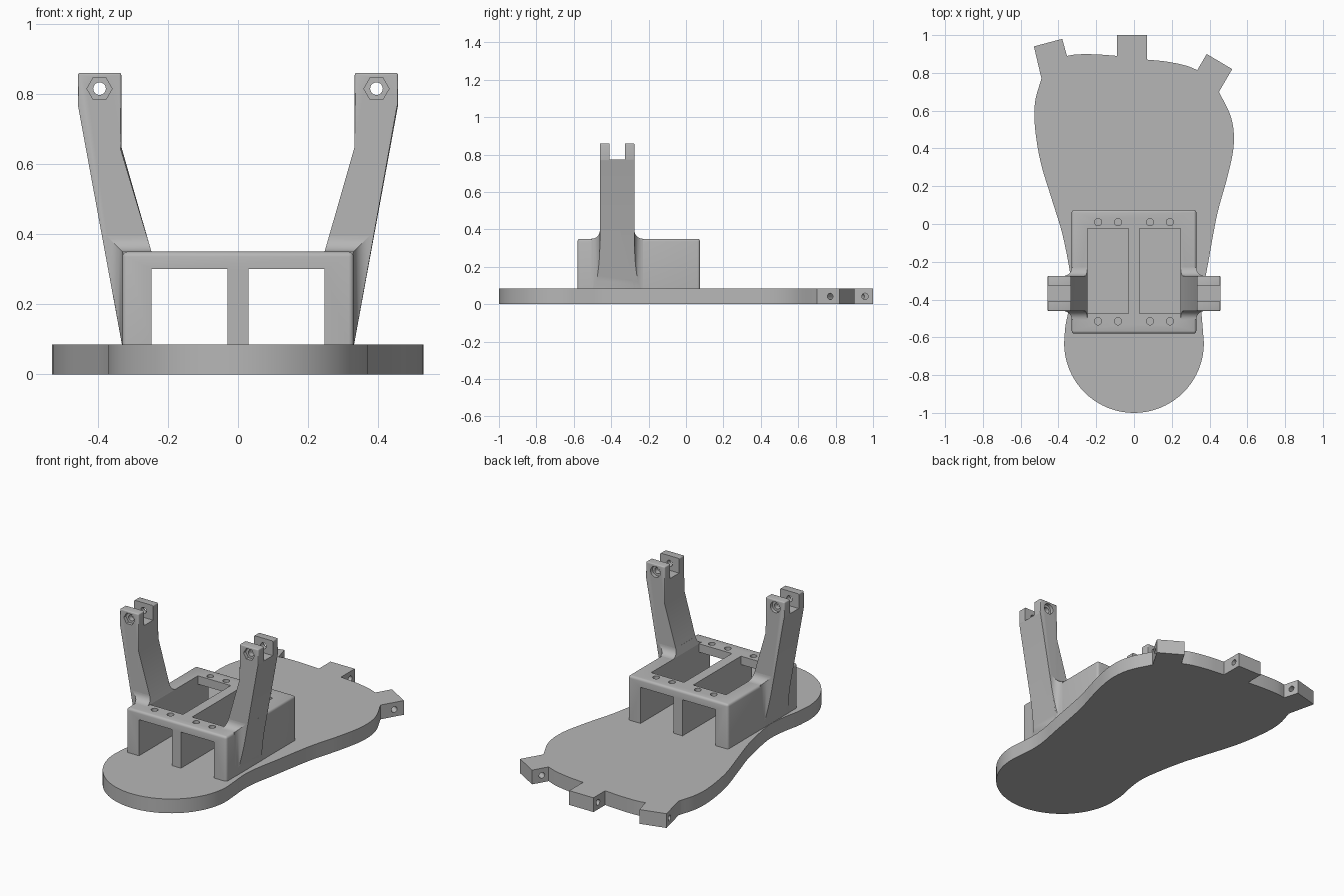
import bpy, bmesh, math
from mathutils import Vector, Matrix

cube = bpy.data.objects.get("Cube")
if cube:
    bpy.data.objects.remove(cube, do_unlink=True)

grey = bpy.data.materials.new("plain_grey")
grey.use_nodes = True
grey.diffuse_color = (0.47, 0.47, 0.47, 1)
grey.node_tree.nodes["Principled BSDF"].inputs["Base Color"].default_value = grey.diffuse_color


def to_object(name, bm):
    bmesh.ops.recalc_face_normals(bm, faces=bm.faces)
    me = bpy.data.meshes.new(name)
    bm.to_mesh(me)
    bm.free()
    me.materials.append(grey)
    ob = bpy.data.objects.new(name, me)
    bpy.context.collection.objects.link(ob)
    return ob


def prism(name, pts, axis, lo, hi, round_rule=None, radius=0.01):
    """Extrude a flat outline along an axis, rounding the edges picked by a rule."""
    place = {"x": lambda a, b, c: (c, a, b),
             "y": lambda a, b, c: (a, c, b),
             "z": lambda a, b, c: (a, b, c)}[axis]
    bm = bmesh.new()
    face = bm.faces.new([bm.verts.new(place(a, b, lo)) for a, b in pts])
    out = bmesh.ops.extrude_face_region(bm, geom=[face])
    verts = [g for g in out["geom"] if isinstance(g, bmesh.types.BMVert)]
    bmesh.ops.translate(bm, verts=verts, vec=Vector(place(0, 0, hi - lo)))
    bmesh.ops.recalc_face_normals(bm, faces=bm.faces)
    if round_rule:
        edges = [e for e in bm.edges if round_rule(e)]
        bmesh.ops.bevel(bm, geom=edges, offset=radius, segments=3,
                        profile=0.5, affect="EDGES")
    return to_object(name, bm)


def box(name, x, y, z, rule=None, radius=0.01):
    pts = [(x[0], y[0]), (x[1], y[0]), (x[1], y[1]), (x[0], y[1])]
    return prism(name, pts, "z", z[0], z[1], rule, radius)


def rod(center, direction, radius, length, sides=24):
    bm = bmesh.new()
    turn = Vector(direction).to_track_quat("Z", "Y").to_matrix().to_4x4()
    bmesh.ops.create_cone(bm, cap_ends=True, segments=sides, radius1=radius,
                          radius2=radius, depth=length,
                          matrix=Matrix.Translation(center) @ turn)
    return to_object("cutter", bm)


def combine(ob, tools, operation):
    """Apply boolean tools to an object, then discard them."""
    for tool in tools:
        tool.hide_render = True
        mod = ob.modifiers.new("cut", "BOOLEAN")
        mod.operation, mod.object, mod.solver = operation, tool, "EXACT"
    graph = bpy.context.evaluated_depsgraph_get()
    graph.update()
    mesh = bpy.data.meshes.new_from_object(ob.evaluated_get(graph))
    ob.modifiers.clear()
    ob.data = mesh
    for tool in tools:
        bpy.data.objects.remove(tool, do_unlink=True)
    return ob


def spline(pts, steps=6):
    """Smooth curve through the points."""
    p = [Vector(q) for q in pts]
    p = [2 * p[0] - p[1]] + p + [2 * p[-1] - p[-2]]
    out = []
    for a, b, c, d in zip(p, p[1:], p[2:], p[3:]):
        for i in range(steps):
            t = i / steps
            out.append(tuple(0.5 * (2 * b + (c - a) * t + (2 * a - 5 * b + 4 * c - d) * t * t
                                    + (3 * b - a - 3 * c + d) * t ** 3)))
    return out + [tuple(p[-2])]


# Sole plate: round heel, curved sides and three hinge tabs at the toe
FLOOR = 0.085
heel = [(0.37 * math.cos(a), -0.63 + 0.37 * math.sin(a))
        for a in (math.pi + math.pi * i / 40 for i in range(40))]
right_side = spline([(0.37, -0.63), (0.363, -0.54), (0.357, -0.45), (0.365, -0.35), (0.39, -0.22),
                     (0.44, 0.05), (0.495, 0.25), (0.528, 0.42), (0.515, 0.56), (0.45, 0.7)])
toe_a = spline([(0.335, 0.815), (0.27, 0.84), (0.17, 0.86), (0.07, 0.87)])
toe_b = spline([(-0.09, 0.89), (-0.2, 0.898), (-0.3, 0.898), (-0.355, 0.89)])
left_side = spline([(-0.49, 0.77), (-0.523, 0.65), (-0.525, 0.52), (-0.495, 0.33), (-0.435, 0.13),
                    (-0.38, -0.05), (-0.34, -0.25), (-0.333, -0.35), (-0.345, -0.45),
                    (-0.363, -0.54), (-0.37, -0.63)])
outline = (heel + right_side + [(0.52, 0.82), (0.385, 0.9)] + toe_a + [(0.07, 1), (-0.09, 1)]
           + toe_b + [(-0.38, 0.98), (-0.53, 0.94)] + left_side[:-1])
sole = prism("sole_plate", outline, "z", 0, FLOOR)
combine(sole, [rod((0.427, 0.808, 0.042), (0.86, -0.5, 0), 0.017, 0.3),
               rod((-0.01, 0.957, 0.042), (1, 0, 0), 0.017, 0.3),
               rod((-0.444, 0.918, 0.042), (0.97, 0.25, 0), 0.017, 0.3)], "DIFFERENCE")

# Mounting frame: two open bays with screw holes on the end beams
TOP, WALL = 0.35, 0.33
frame = box("mount_frame", (-WALL, WALL), (-0.58, 0.075), (FLOOR, TOP),
            lambda e: max(v.co.z for v in e.verts) > 0.3, 0.014)
cuts = []
for s in (-1, 1):
    bay = sorted((s * 0.03, s * 0.247))
    cuts.append(box("cutter", bay, (-0.7, 0.2), (0.05, 0.3)))
    cuts.append(box("cutter", bay, (-0.475, -0.025), (0.06, 0.4)))
    for x in (0.085, 0.19):
        for y in (-0.515, 0.01):
            cuts.append(rod((s * x, y, 0.33), (0, 0, 1), 0.019, 0.1))
combine(frame, cuts, "DIFFERENCE")

# Upright arms: forked tops with bolt holes, nut recesses and flared roots
MID, HALF, FLARE = -0.368, 0.0925, 0.045
arc = [(FLARE * (1 - math.cos(t)), HALF + FLARE * (1 - math.sin(t)))
       for t in (math.pi / 2 * i / 8 for i in range(9))]
flare = [(-0.1, HALF + FLARE)] + arc + [(0.06, HALF)]
flare += [(d, -w) for d, w in reversed(flare)]
parts = [sole, frame]
for s, side in ((1, "left"), (-1, "right")):
    def mirrored(pts):
        return [(s * x, z) for x, z in pts]

    profile = [(0.333, 0.86), (0.457, 0.86), (0.457, 0.77), (0.331, FLOOR),
               (0.3, FLOOR), (0.3, 0.345), (0.247, TOP), (0.333, 0.65)]
    arm = prism(side + "_arm", mirrored(profile), "y", MID - HALF, MID + HALF,
                lambda e: min(v.co.z for v in e.verts) > 0.6, 0.006)
    cuts = [box("cutter", sorted((s * 0.2, s * 0.6)), (-0.41, -0.325), (0.773, 1)),
            rod((s * 0.395, MID, 0.815), (0, 1, 0), 0.018, 0.4)]
    nut = prism("cutter", [(s * 0.395 + 0.036 * math.cos(k * math.pi / 3),
                            0.815 + 0.036 * math.sin(k * math.pi / 3)) for k in range(6)],
                "y", MID - HALF - 0.05, MID - HALF + 0.02)
    head = rod((s * 0.395, MID + HALF, 0.815), (0, 1, 0), 0.032, 0.04)
    combine(arm, cuts + [nut, head], "DIFFERENCE")

    # Fillets where the arm meets the frame top and outer wall, mitred at the corner
    top_zone = [(0.247, TOP), (WALL, TOP), (WALL + FLARE, TOP + FLARE), (0.26, TOP + FLARE)]
    top_fillet = prism(side + "_top_fillet", mirrored(top_zone), "y", -0.6, -0.1)
    combine(top_fillet, [prism("cutter", [(MID + w, TOP + d) for d, w in flare],
                               "x", -0.6, 0.6)], "INTERSECT")
    wall_zone = [(0.32, FLOOR), (0.331, FLOOR), (0.387, TOP + FLARE),
                 (WALL + FLARE, TOP + FLARE), (WALL, TOP), (0.32, TOP - 0.01)]
    wall_fillet = prism(side + "_wall_fillet", mirrored(wall_zone), "y", -0.6, -0.1)
    combine(wall_fillet, [prism("cutter", [(s * (WALL + d), MID + w) for d, w in flare],
                                "z", 0, 0.6)], "INTERSECT")
    parts += [arm, top_fillet, wall_fillet]

# Smooth the curved walls and keep the edges crisp
bpy.ops.object.select_all(action="DESELECT")
for ob in parts:
    ob.select_set(True)
bpy.context.view_layer.objects.active = sole
bpy.ops.object.shade_smooth_by_angle(angle=math.radians(32))
